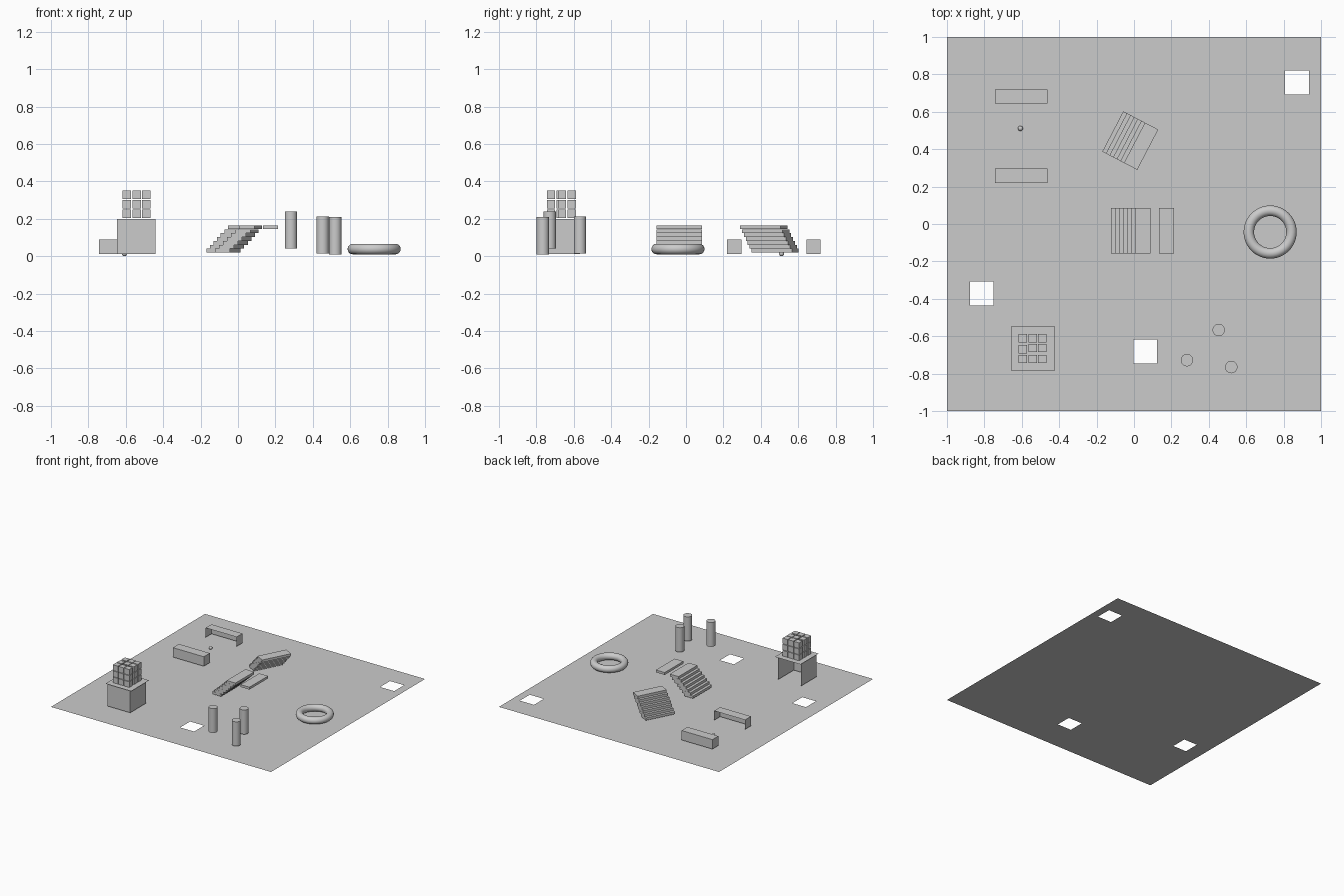
import bpy, bmesh, math
from mathutils import Matrix, Vector

if "Cube" in bpy.data.objects:
    bpy.data.objects.remove(bpy.data.objects["Cube"])

grey = bpy.data.materials.new("plain grey")
grey.diffuse_color = (0.6, 0.6, 0.6, 1)
grey.use_nodes = True
grey.node_tree.nodes["Principled BSDF"].inputs["Base Color"].default_value = grey.diffuse_color


def finish(name, bm, smooth=False):
    me = bpy.data.meshes.new(name)
    bm.to_mesh(me)
    bm.free()
    me.materials.append(grey)
    ob = bpy.data.objects.new(name, me)
    bpy.context.collection.objects.link(ob)
    if smooth:
        bpy.context.view_layer.objects.active = ob
        ob.select_set(True)
        bpy.ops.object.shade_smooth_by_angle(angle=math.radians(40))
        ob.select_set(False)
    return ob


def box(bm, centre, size, turn=Matrix()):
    m = turn @ Matrix.Translation(centre) @ Matrix.Diagonal((*size, 1))
    return bmesh.ops.create_cube(bm, size=1, matrix=m)


def open_box(name, x0, x1, y0, y1, z0, z1, open_dir, lid=True):
    """Thin-sheet box without a floor and without the side facing open_dir."""
    bm = bmesh.new()
    box(bm, ((x0 + x1) / 2, (y0 + y1) / 2, (z0 + z1) / 2), (x1 - x0, y1 - y0, z1 - z0))
    bm.normal_update()
    gone = [f for f in bm.faces if f.normal.z < -0.5 or f.normal.y * open_dir > 0.5
            or (f.normal.z > 0.5 and not lid)]
    bmesh.ops.delete(bm, geom=gone, context='FACES')
    return finish(name, bm)


# Floor sheet with three square holes
holes = [(0.807, 0.935, 0.693, 0.821), (-0.876, -0.752, -0.435, -0.307), (-0.004, 0.123, -0.745, -0.617)]
xs = sorted({-1.0, 1.0, *[v for h in holes for v in h[:2]]})
ys = sorted({-1.0, 1.0, *[v for h in holes for v in h[2:]]})
bm = bmesh.new()
grid = [[bm.verts.new((x, y, 0)) for y in ys] for x in xs]
for i in range(len(xs) - 1):
    for j in range(len(ys) - 1):
        cx, cy = (xs[i] + xs[i + 1]) / 2, (ys[j] + ys[j + 1]) / 2
        if not any(h[0] < cx < h[1] and h[2] < cy < h[3] for h in holes):
            bm.faces.new((grid[i][j], grid[i + 1][j], grid[i + 1][j + 1], grid[i][j + 1]))
finish("floor", bm)

# Two goals facing each other, and the ball between them
open_box("back_goal", -0.744, -0.463, 0.643, 0.719, 0.012, 0.09, -1)
open_box("front_goal", -0.744, -0.463, 0.218, 0.296, 0.012, 0.09, 1)
bm = bmesh.new()
bmesh.ops.create_uvsphere(bm, u_segments=24, v_segments=16, radius=0.0135,
                          matrix=Matrix.Translation((-0.607, 0.511, 0.0135)))
finish("ball", bm, True)

# Booth: three walls, open at the back, with an overhanging sheet top
open_box("booth_walls", -0.647, -0.442, -0.768, -0.566, 0.012, 0.2, 1, lid=False)
bm = bmesh.new()
bmesh.ops.create_grid(bm, x_segments=1, y_segments=1, size=0.117,
                      matrix=Matrix.Translation((-0.54, -0.666, 0.2)))
finish("booth_top", bm)

# Stack of 27 small blocks
for i, x in enumerate((-0.594, -0.541, -0.49)):
    for j, y in enumerate((-0.722, -0.663, -0.61)):
        for k in range(3):
            bm = bmesh.new()
            dy = -0.007 if (i, j) == (0, 1) else 0
            box(bm, (x, y + dy, 0.2275 + 0.0505 * k), (0.046, 0.045, 0.046))
            finish("block", bm)

# Two flights of seven overlapping treads
def stairs(name, centre, degrees):
    turn = Matrix.Translation((*centre, 0)) @ Matrix.Rotation(math.radians(degrees), 4, 'Z')
    for k in range(7):
        bm = bmesh.new()
        box(bm, ((k - 3) * 0.0218, 0, 0.0295 + k * 0.0208), (0.08, 0.243, 0.0205), turn)
        finish(name + "_tread", bm)


stairs("middle_stairs", (-0.018, -0.036), 0)
stairs("turned_stairs", (-0.02, 0.446), -27.5)

# Loose raised plank beside the stairs
bm = bmesh.new()
box(bm, (0.174, -0.036, 0.1545), (0.08, 0.243, 0.0195))
finish("raised_plank", bm)

# Three posts
for x, y, z in ((0.283, -0.728, 0.04), (0.453, -0.567, 0.013), (0.52, -0.765, 0.009)):
    bm = bmesh.new()
    bmesh.ops.create_cone(bm, cap_ends=True, segments=32, radius1=0.033, radius2=0.033, depth=0.2,
                          matrix=Matrix.Translation((x, y, z + 0.1)))
    finish("post", bm, True)

# Ring
bm = bmesh.new()
section = [bm.verts.new((0.114 + 0.028 * math.cos(a), 0, 0.028 * math.sin(a)))
           for a in (2 * math.pi * i / 20 for i in range(20))]
edges = [bm.edges.new((section[i], section[(i + 1) % 20])) for i in range(20)]
bmesh.ops.spin(bm, geom=section + edges, cent=(0, 0, 0), axis=(0, 0, 1),
               angle=2 * math.pi, steps=48, use_merge=True)
bmesh.ops.remove_doubles(bm, verts=bm.verts[:], dist=1e-5)
bmesh.ops.recalc_face_normals(bm, faces=bm.faces[:])
bmesh.ops.translate(bm, verts=bm.verts[:], vec=Vector((0.728, -0.043, 0.038)))
finish("ring", bm, True)
